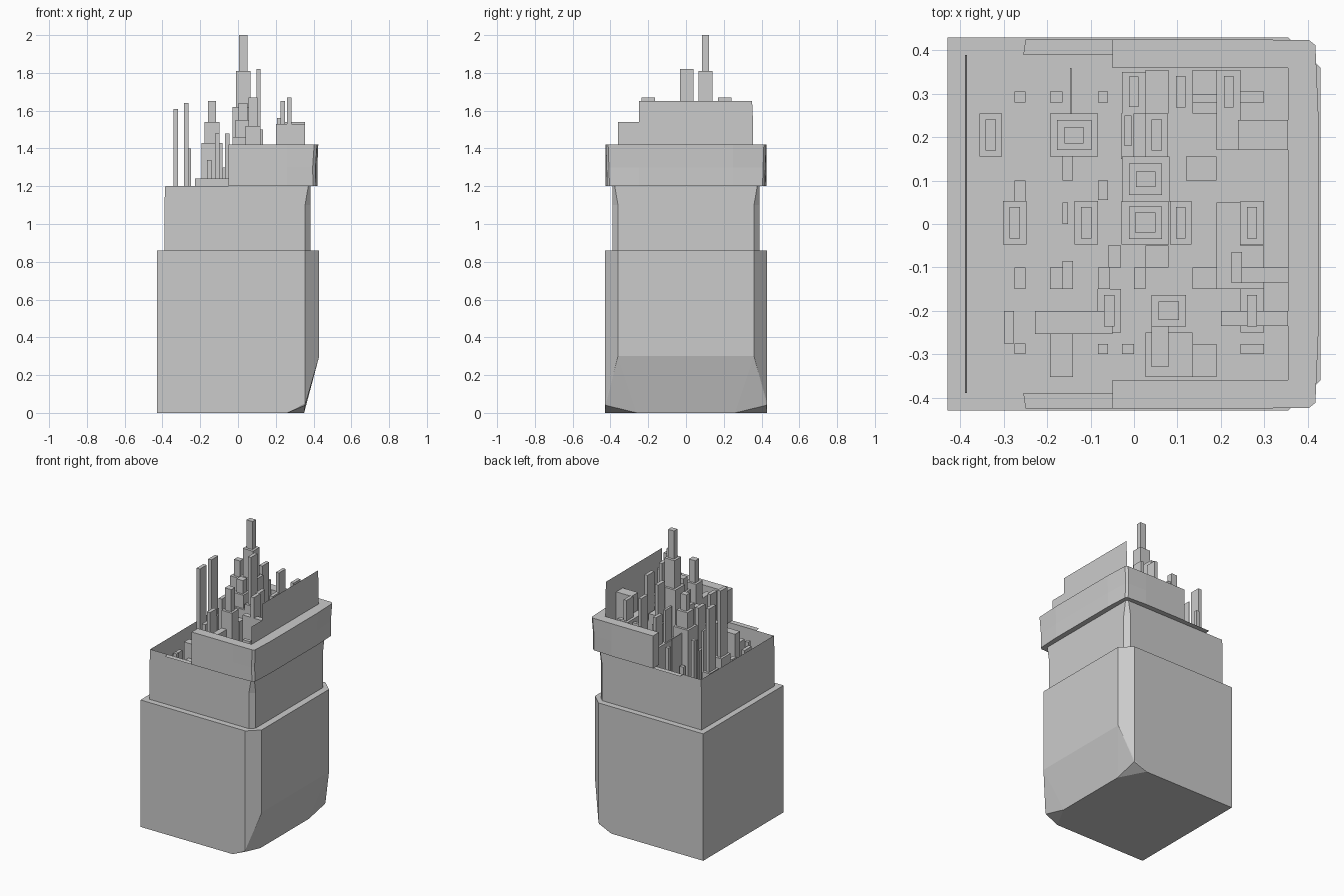
import bpy, bmesh


def finish(name, bm):
    bmesh.ops.recalc_face_normals(bm, faces=bm.faces)
    me = bpy.data.meshes.new(name)
    bm.to_mesh(me)
    bm.free()
    ob = bpy.data.objects.new(name, me)
    bpy.context.collection.objects.link(ob)
    return ob


def mirrored(half):
    """Half outline at +y, continued with its reflection at -y."""
    return half + [(x, -y) for x, y in reversed(half)]


def loft(name, rings, caps=False):
    """Skin between plan outlines given as (z, points)."""
    bm = bmesh.new()
    loops = [[bm.verts.new((x, y, z)) for x, y in pts] for z, pts in rings]
    n = len(loops[0])
    for a, b in zip(loops, loops[1:]):
        for i in range(n):
            j = (i + 1) % n
            bm.faces.new((a[i], a[j], b[j], b[i]))
    if caps:
        bm.faces.new(loops[0])
        bm.faces.new(loops[-1])
    return finish(name, bm)


def sheet(name, pts):
    bm = bmesh.new()
    bm.faces.new([bm.verts.new(p) for p in pts])
    return finish(name, bm)


FLOOR = 0.86


def add_block(bm, x0, x1, y0, y1, top, bottom=FLOOR):
    lo = [bm.verts.new(p + (bottom,)) for p in ((x0, y0), (x1, y0), (x1, y1), (x0, y1))]
    hi = [bm.verts.new(v.co[:2] + (top,)) for v in lo]
    bm.faces.new(hi)
    for i in range(4):
        j = (i + 1) % 4
        bm.faces.new((lo[i], lo[j], hi[j], hi[i]))


def blocks(name, items):
    bm = bmesh.new()
    for it in items:
        add_block(bm, *it)
    return finish(name, bm)


# Base body: box with chamfered right corners and an undercut right foot
bm = bmesh.new()
for x, y, z in [(-.43, .43, .86), (.355, .43, .86), (.43, .36, .86), (.43, .36, .3),
                (.355, .425, .04), (.355, .43, .05), (.26, .43, 0), (.35, .26, 0), (-.43, .43, 0)]:
    for s in (1, -1):
        bm.verts.new((x, y * s, z))
bmesh.ops.convex_hull(bm, input=bm.verts)
bmesh.ops.dissolve_limit(bm, angle_limit=0.01, verts=bm.verts, edges=bm.edges)
finish("base_body", bm)

# Middle tier: open wall ring around the courtyard
wide = mirrored([(-.39, .39), (.355, .39), (.385, .36)])
tight = mirrored([(-.385, .39), (.372, .39), (.385, .377)])
loft("middle_wall", [(.86, wide), (1.1, wide), (1.2, tight)])

# Upper tier: U-shaped collar open to the left
inner = [(.355, -.36), (-.05, -.36)]


def collar(y, corner_x, corner_y, x):
    out = mirrored([(-.05, y), (.26, y), (corner_x - .015, corner_y + .012),
                    (corner_x, corner_y), (x, .25)])
    return out + [(-.05, -.36), (.355, -.36), (.355, .36), (-.05, .36)]


loft("upper_collar", [(1.2, collar(.425, .412, .405, .42)),
                      (1.3, collar(.425, .41, .408, .42)),
                      (1.42, collar(.425, .418, .412, .425))], caps=True)

# Thin ledges continuing the collar's underside
for s, side in ((1, "back"), (-1, "front")):
    sheet(side + "_ledge", [(-.25, .425 * s, 1.2), (-.05, .425 * s, 1.2),
                            (-.05, .39 * s, 1.2), (-.255, .39 * s, 1.2)])

# Stepped thin screen on the right
sheet("screen_wall", [(.355, -.36, 1.42), (.355, .355, 1.42), (.355, .355, 1.54), (.355, .35, 1.65),
                      (.355, -.25, 1.65), (.355, -.25, 1.54), (.355, -.36, 1.54)])

# Stepped towers: plan centre, then (half x, half y, top) per step
towers = {
    "main_spire": (.027, .103, [(.055, .052, 1.62), (.038, .036, 1.81), (.022, .018, 2.0)]),
    "central_tower": (.026, .003, [(.055, .05, 1.46), (.038, .037, 1.55), (.024, .023, 1.64)]),
    "back_left_tower": (-.138, .205, [(.055, .05, 1.43), (.04, .035, 1.54), (.022, .019, 1.65)]),
    "far_left_tower": (-.33, .205, [(.026, .05, 1.18), (.012, .036, 1.61)]),
    "left_tower": (-.275, .003, [(.027, .05, 1.19), (.012, .036, 1.64)]),
    "mid_left_tower": (-.11, .003, [(.027, .05, 1.2), (.012, .036, 1.48)]),
    "front_left_tower": (-.057, -.2, [(.027, .05, 1.2), (.012, .036, 1.48)]),
    "front_tower": (.08, -.2, [(.04, .036, 1.52), (.024, .021, 1.67)]),
    "slim_tower": (.108, .003, [(.025, .05, 1.5), (.011, .036, 1.82)]),
    "back_slim_tower": (.108, .305, [(.011, .036, 1.6)]),
    "back_mid_tower": (.052, .205, [(.025, .05, 1.4), (.012, .036, 1.67)]),
    "back_right_tower": (.218, .305, [(.011, .036, 1.56)]),
    "right_tower": (.272, .003, [(.027, .05, 1.3), (.012, .036, 1.6)]),
    "front_right_tower": (.272, -.2, [(.027, .05, 1.3), (.012, .036, 1.67)]),
    "right_slim_tower": (.237, -.1, [(.012, .036, 1.65)]),
}
for name, (cx, cy, steps) in towers.items():
    bm = bmesh.new()
    bottom = FLOOR
    for hx, hy, top in steps:
        add_block(bm, cx - hx, cx + hx, cy - hy, cy + hy, top, bottom)
        bottom = top
    finish(name, bm)

# Low-rise blocks filling the courtyard
blocks("left_low_blocks", [
    (-.275, -.25, .28, .305, 1.4), (-.275, -.25, .05, .1, 1.12), (-.275, -.25, -.15, -.1, 1.12),
    (-.3, -.277, -.275, -.2, 1.15), (-.275, -.25, -.3, -.275, 1.17),
    (-.193, -.165, .28, .305, 1.2), (-.165, -.152, 0, .05, 1.34), (-.165, -.14, .1, .155, 1.3),
    (-.193, -.165, -.15, -.1, 1.15), (-.165, -.14, -.15, -.085, 1.34),
    (-.228, -.05, -.253, -.2, 1.24), (-.193, -.14, -.352, -.253, 1.14),
    (-.148, -.144, .22, .36, 1.4),
])
blocks("centre_low_blocks", [
    (-.083, -.06, .28, .305, 1.3), (-.083, -.06, .055, .1, 1.3), (-.083, -.055, -.15, -.1, 1.3),
    (-.06, -.03, -.1, -.05, 1.31), (-.083, -.06, -.3, -.277, 1.18), (-.028, 0, -.3, -.277, 1.2),
    (-.03, 0, .15, .255, 1.3), (-.022, -.006, .18, .25, 1.52), (-.012, .01, .27, .34, 1.5),
    (-.028, .027, .255, .35, 1.3), (.027, .08, .255, .355, 1.35), (.027, .08, -.1, -.05, 1.4),
    (.0, .027, -.15, -.1, 1.4), (.04, .08, -.33, -.236, 1.4), (.027, .135, -.352, -.25, 1.2),
    (.12, .19, .1, .155, 1.25),
])
blocks("right_low_blocks", [
    (.135, .19, .255, .355, 1.3), (.135, .205, .28, .3, 1.4), (.19, .245, .17, .355, 1.42),
    (.24, .355, .17, .24, 1.54), (.245, .3, .28, .305, 1.4), (.19, .245, -.05, .05, 1.35),
    (.19, .3, -.15, -.05, 1.35), (.225, .355, -.135, -.1, 1.4), (.135, .19, -.15, -.1, 1.3),
    (.2, .355, -.235, -.2, 1.53), (.135, .19, -.352, -.277, 1.3), (.245, .3, -.3, -.277, 1.4),
])
